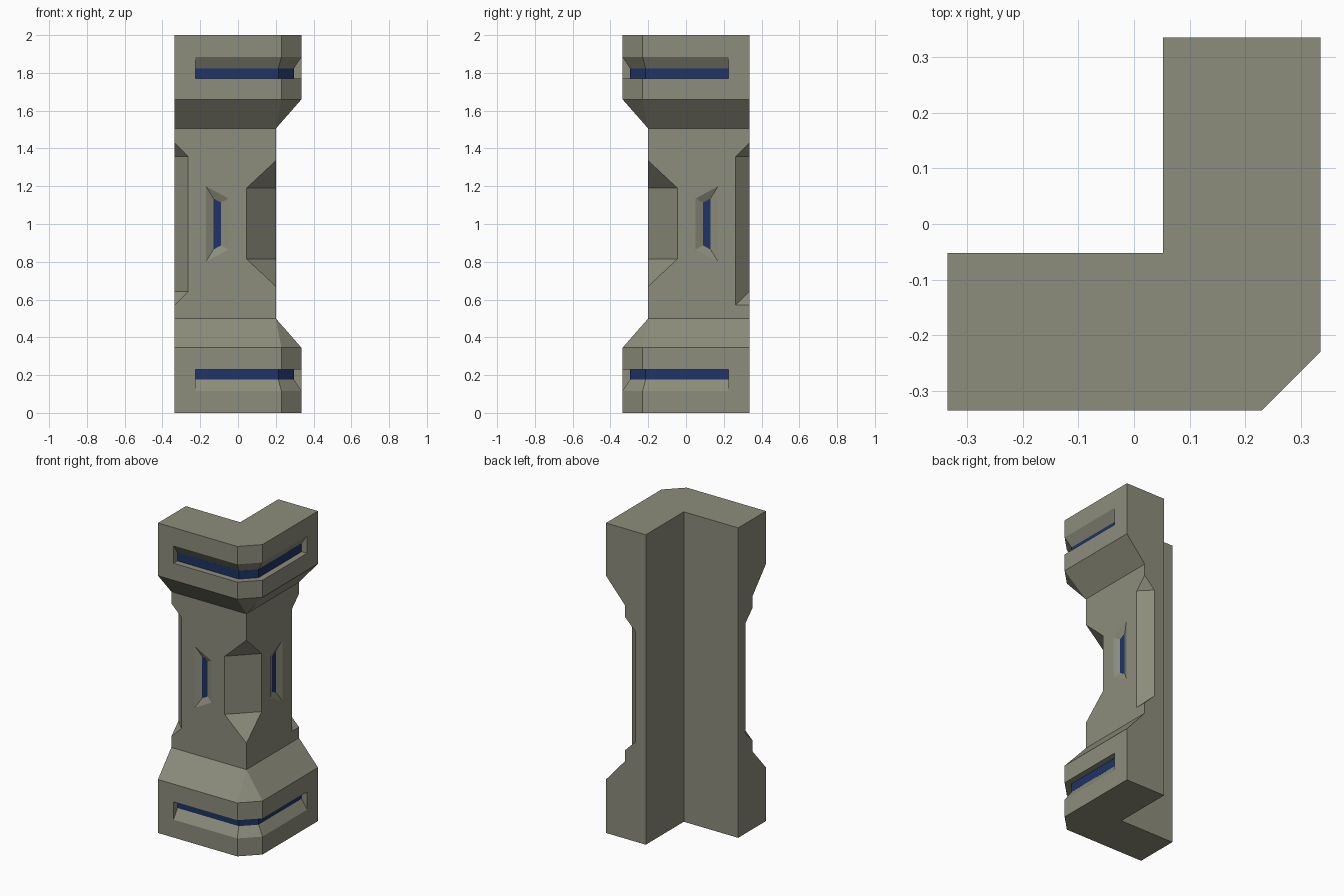
import bpy, bmesh, math

if "Cube" in bpy.data.objects:
    bpy.data.objects.remove(bpy.data.objects["Cube"])

blue = bpy.data.materials.new("blue_glow")
blue.diffuse_color = (0.013, 0.034, 0.135, 1)
blue.use_nodes = True
blue.node_tree.nodes["Principled BSDF"].inputs["Base Color"].default_value = blue.diffuse_color
stone = bpy.data.materials.new("olive_stone")
stone.diffuse_color = (0.265, 0.265, 0.2, 1)
stone.use_nodes = True
stone.node_tree.nodes["Principled BSDF"].inputs["Base Color"].default_value = stone.diffuse_color


def finish(bm, name, mat=None):
    bmesh.ops.remove_doubles(bm, verts=bm.verts, dist=1e-5)
    bmesh.ops.dissolve_limit(bm, angle_limit=0.005, verts=bm.verts, edges=bm.edges)
    bmesh.ops.recalc_face_normals(bm, faces=bm.faces)
    me = bpy.data.meshes.new(name)
    bm.to_mesh(me)
    bm.free()
    ob = bpy.data.objects.new(name, me)
    bpy.context.collection.objects.link(ob)
    me.materials.append(mat or stone)
    return ob


def loft(name, rings, mat=None):
    bm = bmesh.new()
    vs = [[bm.verts.new(p) for p in r] for r in rings]
    n = len(rings[0])
    for a, b in zip(vs, vs[1:]):
        for i in range(n):
            j = (i + 1) % n
            bm.faces.new((a[i], a[j], b[j], b[i]))
    bm.faces.new(vs[0][::-1])
    bm.faces.new(vs[-1])
    return finish(bm, name, mat)


def hull(name, pts, mat=None):
    bm = bmesh.new()
    for p in pts:
        bm.verts.new(p)
    bmesh.ops.convex_hull(bm, input=bm.verts)
    return finish(bm, name, mat)


def flip(p):
    # mirror across the diagonal of the L-shaped plan
    return (-p[1], -p[0], p[2])


# L-shaped pillar body with a narrow waist
back = [(0.336, 0.336), (0.052, 0.336), (0.052, -0.052), (-0.336, -0.052)]
wide = [(-0.336, -0.336), (0.23, -0.336), (0.336, -0.23)] + back
slim = [(-0.336, -0.2), (0.2, -0.2), (0.2, -0.2), (0.2, 0.336)] + back[1:]
levels = [(wide, 0), (wide, 0.345), (slim, 0.5), (slim, 1.505), (wide, 1.66), (wide, 2)]
body = loft("pillar_body", [[(x, y, z) for x, y in r] for r, z in levels])
cutters = []


# Bevelled notches on the waist's vertical edges
def notch(corner, d, leg, z0, z1, rise, skew=False):
    pts = []
    for s in (-leg, 0.06):
        for w in (-leg, leg):
            x = corner[0] + d[0] * s / 2 + d[1] * w
            y = corner[1] + d[1] * s / 2 - d[0] * w
            low = z0 + (corner[0] - x) * rise / leg if skew else z0 - s * rise / leg
            pts += [(x, y, low), (x, y, z1 + s * rise / leg)]
    cutters.append(hull("notch_cutter", pts))


notch((0.2, -0.2), (1, -1), 0.155, 0.67, 1.335, 0.145)
notch((-0.336, -0.2), (-1, -1), 0.072, 0.57, 1.43, 0.072)
notch((0.2, 0.336), (1, 1), 0.073, 0.57, 1.43, 0.073, True)


# Wrap-around grooves in cap and base, with blue strips
def wrap(name, profile, top, mat=None):
    k = math.tan(math.pi / 8)
    prof = [(d, z if top else 2 - z) for d, z in profile]
    half = [[(-0.225, -0.336 + d, z) for d, z in prof],
            [(0.23 - k * d, -0.336 + d, z) for d, z in prof]]
    return loft(name, half + [[flip(p) for p in r] for r in half[::-1]], mat)


for top in (True, False):
    cutters.append(wrap("groove_cutter",
                        [(-0.02, 1.77), (0.04, 1.77), (0.04, 1.823), (-0.02, 1.915)], top))
    wrap("cap_light_strip" if top else "base_light_strip",
         [(0.039, 1.769), (0.05, 1.769), (0.05, 1.824), (0.039, 1.824)], top, blue)

# Tapered window recesses with blue panels
outer = [(-0.17, 0.8), (-0.17, 1.2), (-0.05, 1.135), (-0.05, 0.865)]
inner = [(-0.13, 0.865), (-0.13, 1.135), (-0.09, 1.1135), (-0.09, 0.8865)]
cut = [(x, -0.18, z) for x, z in inner]
cut += [(1.5 * a - 0.5 * c, -0.21, 1.5 * b - 0.5 * e)
        for (a, b), (c, e) in zip(outer, inner)]
panel = [(x, y, z) for x, z in inner for y in (-0.181, -0.17)]
for name, f in (("front_window", lambda p: p), ("side_window", flip)):
    cutters.append(hull(name + "_cutter", [f(p) for p in cut]))
    hull(name, [f(p) for p in panel], blue)

# Cut everything out of the body
for c in cutters:
    c.hide_render = True
    m = body.modifiers.new("cut", 'BOOLEAN')
    m.operation = 'DIFFERENCE'
    m.solver = 'EXACT'
    m.object = c
bpy.context.view_layer.update()
mesh = bpy.data.meshes.new_from_object(
    body.evaluated_get(bpy.context.evaluated_depsgraph_get()))
body.modifiers.clear()
body.data = mesh
mesh.materials.clear()
mesh.materials.append(stone)
for p in mesh.polygons:
    p.material_index = 0
for c in cutters:
    bpy.data.objects.remove(c)
